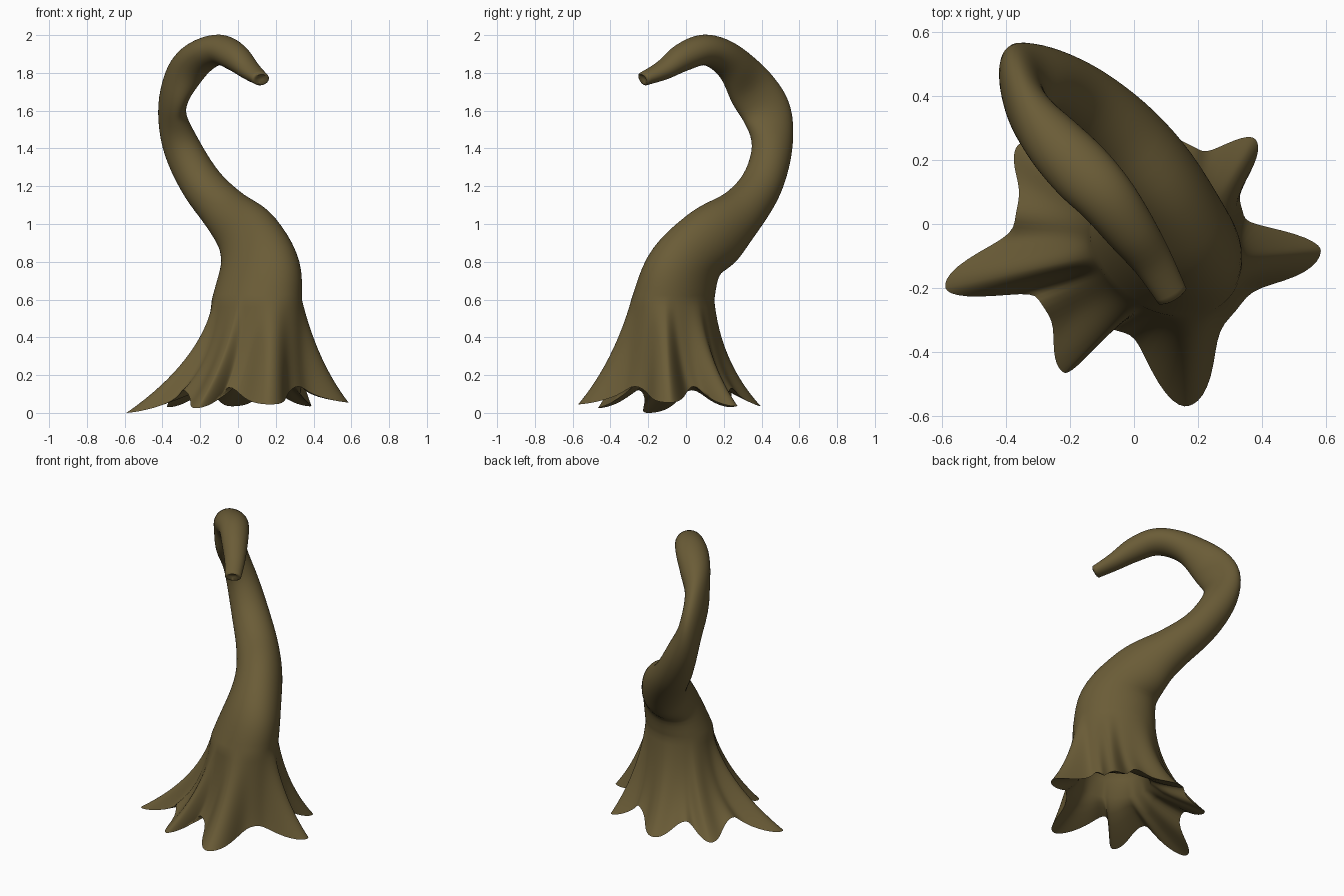
import bpy, bmesh, math
from mathutils import Vector

if "Cube" in bpy.data.objects:
    bpy.data.objects.remove(bpy.data.objects["Cube"])

SEG = 12                      # samples between a root tip and the next hollow
CEN = Vector((0.04, -0.04, 0))

# Hem of the skirt: root tips alternating with the arches between them (x, y, z)
HEM = [(0.585, -0.085, 0.055), (0.34, 0.04, 0.14), (0.38, 0.265, 0.035), (0.19, 0.24, 0.13),
       (-0.03, 0.395, 0.035), (-0.18, 0.26, 0.13), (-0.365, 0.245, 0.03), (-0.37, 0.03, 0.12),
       (-0.59, -0.20, 0.0), (-0.29, -0.25, 0.12), (-0.22, -0.465, 0.025), (-0.05, -0.335, 0.135),
       (0.17, -0.57, 0.045), (0.32, -0.27, 0.14)]

# Trunk stations: x, y, z, in-plane radius, cross radius, angle of the cross axis
PATH = [(0.10, -0.07, 0.60, 0.255, 0.20, 55), (0.115, -0.01, 0.78, 0.235, 0.17, 50),
        (0.055, 0.145, 0.935, 0.19, 0.145, 42), (-0.055, 0.285, 1.055, 0.135, 0.13, 40),
        (-0.19, 0.40, 1.21, 0.11, 0.115, 36), (-0.295, 0.455, 1.40, 0.11, 0.095, 26),
        (-0.347, 0.43, 1.58, 0.132, 0.07, 16), (-0.325, 0.345, 1.72, 0.13, 0.07, 16),
        (-0.25, 0.255, 1.84, 0.10, 0.092, 30), (-0.165, 0.165, 1.905, 0.085, 0.10, 40),
        (-0.085, 0.08, 1.92, 0.08, 0.092, 40), (-0.01, -0.02, 1.88, 0.073, 0.08, 40),
        (0.06, -0.12, 1.815, 0.052, 0.063, 40), (0.12, -0.225, 1.768, 0.036, 0.05, 40)]


def hem_ring():
    """Star outline: pointed roots, low root sides and arches between."""
    pol = []
    for x, y, z in HEM:
        d = Vector((x, y, 0)) - CEN
        pol.append((math.atan2(d.y, d.x), d.length, z))
    pts, angs = [], []
    for i in range(len(pol)):
        a0, r0, z0 = pol[i]
        a1, r1, z1 = pol[(i + 1) % len(pol)]
        rt, zt, rv, zv = (r0, z0, r1, z1) if i % 2 == 0 else (r1, z1, r0, z0)
        da = (a1 - a0) % math.tau
        for k in range(SEG):
            t = k / SEG
            t = 0.5 * t + 0.5 * (t * t if i % 2 == 0 else 1 - (1 - t) ** 2)  # denser at tips
            s = t if i % 2 == 0 else 1 - t           # distance from the tip
            wr = ((1 + math.cos(math.pi * s)) / 2) ** 2
            wz = (1 + math.cos(math.pi * s ** 1.15)) / 2
            a = a0 + da * t
            r, z = rv + (rt - rv) * wr, zv + (zt - zv) * wz
            pts.append(CEN + Vector((r * math.cos(a), r * math.sin(a), z)))
            angs.append(a)
    return pts, angs


def catmull(p, steps):
    out = []
    for i in range(len(p) - 1):
        q = [p[max(i - 1, 0)], p[i], p[i + 1], p[min(i + 2, len(p) - 1)]]
        for k in range(steps):
            t = k / steps
            out.append([0.5 * (2 * b + (c - a) * t + (2 * a - 5 * b + 4 * c - d) * t * t
                               + (3 * b - a - 3 * c + d) * t ** 3) for a, b, c, d in zip(*q)])
    return out + [list(p[-1])]


def section(st, tan, angs):
    x, y, z, a, b, deg = st
    h = math.radians(deg)
    v = Vector((math.cos(h), math.sin(h), 0))
    v = (v - tan * v.dot(tan)).normalized()
    u = v.cross(tan)
    off = math.radians(90 - PATH[0][5])
    return [Vector((x, y, z)) + u * a * math.cos(t + off) + v * b * math.sin(t + off)
            for t in angs]


hem, angs = hem_ring()
stations = catmull(PATH, 5)
trunk0 = section(stations[0], Vector((0, 0, 1)), angs)
mid0 = Vector(stations[0][:3])
rings = []

# Hollow underside, from the inside outward to the hem
for s, z in ((0.2, 0.44), (0.5, 0.40), (0.75, 0.31), (0.88, 0.2)):
    ring = [mid0 + (p - mid0) * s for p in trunk0]
    for p in ring:
        p.z = z
    rings.append(ring)
inner = rings[-1]
for f in (0.25, 0.5, 0.75, 0.92):
    ring = []
    for p, q in zip(inner, hem):
        m = p.lerp(q, f)
        m.z = p.z + (q.z - p.z) * f ** 0.7
        ring.append(m)
    rings.append(ring)

# Flared skirt of roots, curving from the hem up to the trunk (fuller at front right)
for k in range(16):
    t = k / 16
    ring = []
    for h, p, a in zip(hem, trunk0, angs):
        f = 0.23 + 0.09 * (math.cos(a) - math.sin(a))
        m = p.lerp(h, f)
        m.z = 0.27
        ring.append(h * (1 - t) ** 2 + m * 2 * t * (1 - t) + p * t * t)
    rings.append(ring)

# Curling trunk
tans = []
for i in range(len(stations)):
    lo, hi = stations[max(i - 2, 0)], stations[min(i + 2, len(stations) - 1)]
    tan = (Vector(hi[:3]) - Vector(lo[:3])).normalized()
    tans.append(Vector((0, 0, 1)).lerp(tan, min(i / 14, 1)).normalized())
for st, tan in zip(stations, tans):
    rings.append(section(st, tan, angs))

# Dented blunt end
end = rings[-1]
c = sum(end, Vector()) / len(end)
for s, d in ((0.75, 0.006), (0.35, -0.006)):
    rings.append([c + (p - c) * s + tan * d for p in end])

bm = bmesh.new()
grid = [[bm.verts.new(p) for p in r] for r in rings]
n = len(angs)
for a, b in zip(grid, grid[1:]):
    for j in range(n):
        bm.faces.new((a[j], a[(j + 1) % n], b[(j + 1) % n], b[j]))
bm.faces.new(grid[0])
bm.faces.new(grid[-1])
bmesh.ops.recalc_face_normals(bm, faces=bm.faces)

me = bpy.data.meshes.new("curled_stump")
bm.to_mesh(me)
bm.free()
mat = bpy.data.materials.new("olive_brown")
mat.diffuse_color = (0.145, 0.107, 0.038, 1)
mat.use_nodes = True
mat.node_tree.nodes["Principled BSDF"].inputs["Base Color"].default_value = mat.diffuse_color
me.materials.append(mat)
ob = bpy.data.objects.new("curled_stump", me)
bpy.context.collection.objects.link(ob)
bpy.context.view_layer.objects.active = ob
ob.select_set(True)
bpy.ops.object.shade_smooth_by_angle(angle=math.radians(70))
